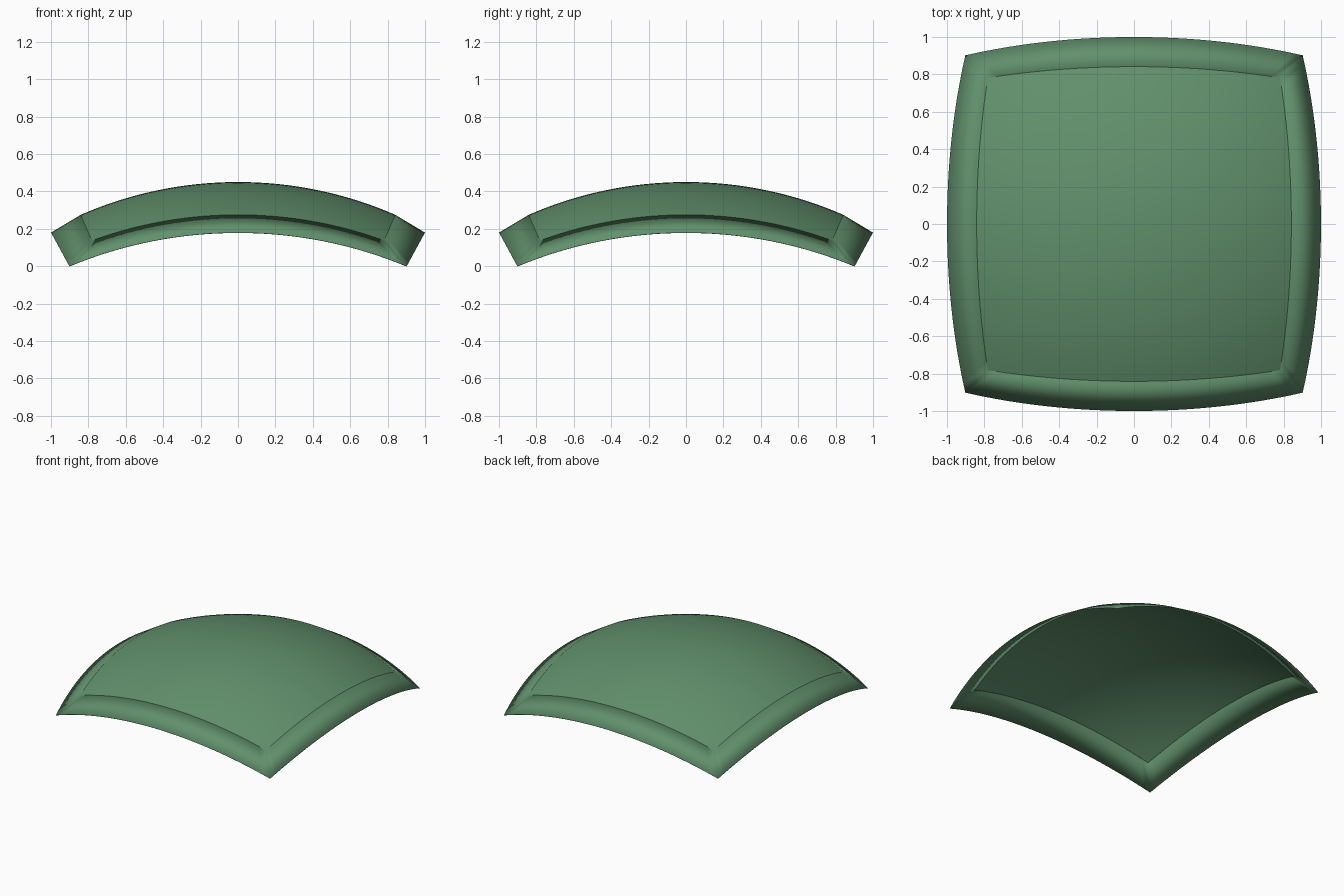
import bpy, bmesh, math
from mathutils import Vector

if "Cube" in bpy.data.objects:
    bpy.data.objects.remove(bpy.data.objects["Cube"])

CENTRE_Z = -1.655            # centre of the sphere the tile is cut from
R_PANEL, A_PANEL = 2.105, math.atan(0.436)
R_EDGE, A_EDGE = 2.089, math.atan(0.545)
N = 32

green = bpy.data.materials.new("green")
green.diffuse_color = (0.12, 0.28, 0.15, 1)
green.use_nodes = True
green.node_tree.nodes["Principled BSDF"].inputs["Base Color"].default_value = green.diffuse_color


def on_sphere(s, t, angle, radius):
    """Point of a square spherical patch, s and t from -1 to 1."""
    d = Vector((math.tan(s * angle), math.tan(t * angle), 1)).normalized()
    return d * radius + Vector((0, 0, CENTRE_Z))


def finish(name, bm):
    mesh = bpy.data.meshes.new(name)
    bm.to_mesh(mesh)
    bm.free()
    ob = bpy.data.objects.new(name, mesh)
    bpy.context.collection.objects.link(ob)
    mesh.materials.append(green)
    bpy.ops.object.select_all(action='DESELECT')
    ob.select_set(True)
    bpy.context.view_layer.objects.active = ob
    bpy.ops.object.shade_smooth_by_angle(angle=math.radians(30))
    return ob


steps = [2 * i / N - 1 for i in range(N + 1)]

# Domed panel: open sheet facing up
bm = bmesh.new()
grid = [[bm.verts.new(on_sphere(s, t, A_PANEL, R_PANEL)) for s in steps] for t in steps]
for j in range(N):
    for i in range(N):
        bm.faces.new((grid[j][i], grid[j][i + 1], grid[j + 1][i + 1], grid[j + 1][i]))
finish("domed_panel", bm)

# Sloping rim: four straight-sided strips around the panel
path = ([(s, -1) for s in steps[:-1]] + [(1, t) for t in steps[:-1]]
        + [(-s, 1) for s in steps[:-1]] + [(-1, -t) for t in steps[:-1]])
bm = bmesh.new()
inner = [bm.verts.new(on_sphere(s, t, A_PANEL, R_PANEL)) for s, t in path]
outer = [bm.verts.new(on_sphere(s, t, A_EDGE, R_EDGE)) for s, t in path]
for i in range(len(path)):
    k = (i + 1) % len(path)
    bm.faces.new((outer[i], outer[k], inner[k], inner[i]))
rim = finish("sloping_rim", bm)

# Paper-thin thickness so the rim has an underside
thin = rim.modifiers.new("thin", 'SOLIDIFY')
thin.thickness = 0.002
thin.offset = -1
